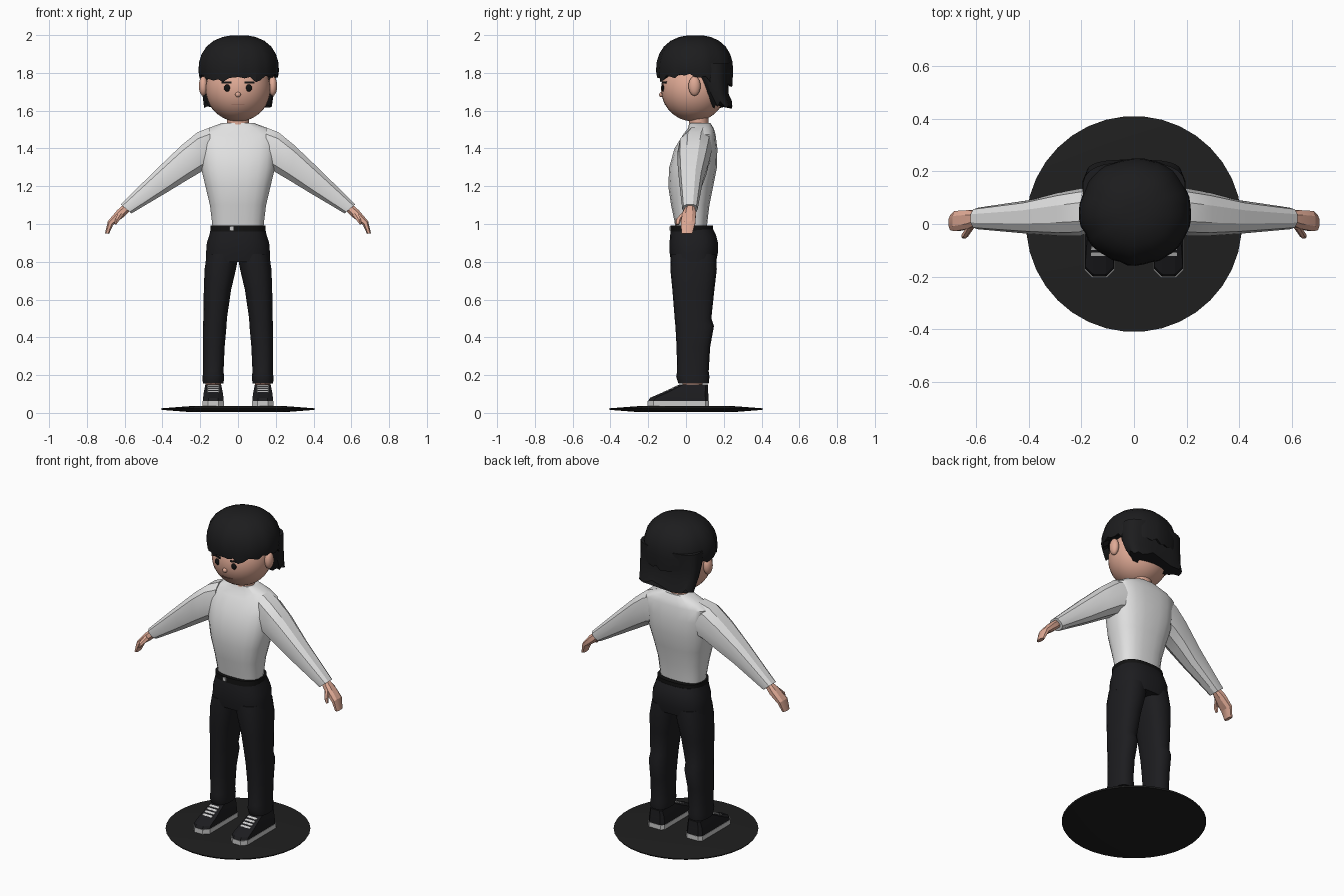
import bpy, bmesh, math, random
from mathutils import Vector

if "Cube" in bpy.data.objects:
    bpy.data.objects.remove(bpy.data.objects["Cube"])

random.seed(4)


def mat(name, r, g, b):
    m = bpy.data.materials.new(name)
    m.diffuse_color = (r, g, b, 1)
    m.use_nodes = True
    m.node_tree.nodes["Principled BSDF"].inputs["Base Color"].default_value = m.diffuse_color
    return m


HAIR = mat("hair_black", .012, .012, .013)
CLOTH = mat("trouser_black", .012, .012, .014)
BASE = mat("base_black", .014, .014, .014)
INK = mat("belt_and_eye_black", .006, .006, .006)
SHIRT = mat("shirt_white", .75, .75, .75)
SKIN = mat("skin", .74, .40, .30)
LIP = mat("lip", .45, .2, .15)
WHITE = mat("sole_white", .6, .6, .6)


def make(name, bm, material, angle=35):
    bmesh.ops.recalc_face_normals(bm, faces=bm.faces)
    me = bpy.data.meshes.new(name)
    bm.to_mesh(me)
    bm.free()
    me.materials.append(material)
    ob = bpy.data.objects.new(name, me)
    bpy.context.collection.objects.link(ob)
    if angle:
        bpy.ops.object.select_all(action='DESELECT')
        bpy.context.view_layer.objects.active = ob
        ob.select_set(True)
        bpy.ops.object.shade_smooth_by_angle(angle=math.radians(angle))
    return ob


def loft(name, rings, material, angle=35):
    """Skin a list of equal-length point rings and cap both ends."""
    bm = bmesh.new()
    vs = [[bm.verts.new(p) for p in r] for r in rings]
    n = len(vs[0])
    for a, b in zip(vs, vs[1:]):
        for i in range(n):
            j = (i + 1) % n
            bm.faces.new((a[i], a[j], b[j], b[i]))
    bm.faces.new(vs[0])
    bm.faces.new(vs[-1])
    return make(name, bm, material, angle)


def oval(c, u, v, n=16, e=2.5):
    """Superellipse ring about c with half axes u and v."""
    c, u, v = Vector(c), Vector(u), Vector(v)
    pts = []
    for i in range(n):
        a = 2 * math.pi * (i + .5) / n
        f = lambda t: math.copysign(abs(t) ** (2 / e), t)
        pts.append(c + u * f(math.cos(a)) + v * f(math.sin(a)))
    return pts


def flat(z, x0, x1, y0, y1, n=16, e=2.5):
    return oval(((x0 + x1) / 2, (y0 + y1) / 2, z), ((x1 - x0) / 2, 0, 0), (0, (y1 - y0) / 2, 0), n, e)


def limb(s, top, low, y0, y1, n=10):
    """Ring of a slanted limb from its upper and lower xz points."""
    t, l = Vector((s * top[0], 0, top[1])), Vector((s * low[0], 0, low[1]))
    return oval((t + l) / 2 + Vector((0, (y0 + y1) / 2, 0)), (t - l) / 2, (0, (y1 - y0) / 2, 0), n)


def ball(name, c, size, material, seg=24, rings=16):
    bm = bmesh.new()
    bmesh.ops.create_uvsphere(bm, u_segments=seg, v_segments=rings, radius=1)
    for v in bm.verts:
        v.co = Vector(c) + Vector([a * b for a, b in zip(v.co, size)])
    return make(name, bm, material, 60)


# Base disc, slightly domed on both sides
loft("base_disc", [flat(z, -r, r, -r, r, 36, 2) for z, r in
                   ((.004, .25), (.016, .405), (.024, .41), (.036, .25))], BASE, 20)

# Shirt body
loft("shirt_body", [flat(z, -h, h, y0, y1, 20, 2.7) for z, y0, y1, h in (
    (.97, -.055, .11, .135), (1.02, -.063, .115, .14), (1.1, -.08, .125, .15),
    (1.2, -.095, .145, .174), (1.3, -.09, .165, .198), (1.4, -.062, .167, .205),
    (1.475, -.015, .157, .212), (1.505, .008, .148, .165), (1.535, .018, .13, .085))], SHIRT)
loft("neck", [flat(z, -.06, .06, .015, .12, 16, 2) for z in (1.5, 1.6)], SKIN)

# Trousers: hips and belt
loft("trouser_hips", [flat(z, -h, h, y0, y1, 24, 2.6) for z, y0, y1, h in (
    (.8, -.08, .16, .172), (.85, -.088, .17, .17), (.9, -.088, .17, .166),
    (.94, -.085, .16, .153), (.97, -.08, .145, .146))], CLOTH)
loft("belt", [flat(z, -.147, .147, -.082, .143, 24, 2.6) for z in (.96, .992)], INK)
loft("belt_buckle", [flat(z, -.047, -.023, -.088, -.08, 4, 8) for z in (.966, .988)], WHITE, 0)

for s, side in ((-1, "left"), (1, "right")):
    # Sleeve with hard elbow line
    loft(side + "_sleeve", [limb(s, *r) for r in (
        ((.15, 1.515), (.14, 1.29), -.02, .14), ((.215, 1.49), (.19, 1.275), -.045, .135),
        ((.30, 1.42), (.275, 1.225), -.045, .12), ((.43, 1.295), (.375, 1.165), -.037, .09),
        ((.622, 1.105), (.563, 1.055), -.02, .062))], SHIRT, 30)
    # Hand and thumb
    loft(side + "_hand", [limb(s, *r, n=8) for r in (
        ((.605, 1.105), (.57, 1.07), .0, .045), ((.64, 1.075), (.605, 1.035), -.02, .055),
        ((.69, 1.015), (.66, .995), -.03, .052), ((.705, .95), (.682, .948), -.025, .035))], SKIN, 25)
    loft(side + "_thumb", [limb(s, *r, n=6) for r in (
        ((.63, 1.07), (.605, 1.045), -.02, .01), ((.65, 1.03), (.63, 1.015), -.055, -.025),
        ((.655, 1.0), (.645, .995), -.055, -.035))], SKIN, 25)
    # Trouser leg
    loft(side + "_trouser_leg", [flat(z, min(s * a, s * b), max(s * a, s * b), y0, y1, 18, 2.5)
                                 for z, a, b, y0, y1 in (
        (.155, .076, .187, -.04, .12), (.19, .073, .188, -.052, .124), (.22, .076, .185, -.047, .12),
        (.35, .07, .187, -.05, .128), (.46, .06, .186, -.056, .148), (.5, .058, .184, -.06, .134),
        (.65, .036, .182, -.072, .15), (.76, .01, .178, -.083, .163), (.84, -.005, .165, -.08, .16))], CLOTH)

    # Shoe: chamfered sole, sloped upper, ankle and laces
    def shoe_ring(z, w, y0, y1, c):
        return [(s * .131 + x, y, z) for x, y in (
            (-w, y0 + c), (-w + c, y0), (w - c, y0), (w, y0 + c),
            (w, y1 - c * .6), (w - c * .6, y1), (-w + c * .6, y1), (-w, y1 - c * .6))]

    loft(side + "_shoe_sole", [shoe_ring(z, .057, -.203, .122, .03) for z in (.034, .064)], WHITE, 0)
    loft(side + "_shoe_upper", [shoe_ring(*r) for r in (
        (.064, .055, -.2, .12, .03), (.08, .054, -.19, .12, .03), (.11, .05, -.12, .117, .026),
        (.15, .042, -.035, .117, .02))], CLOTH, 20)
    loft(side + "_ankle", [flat(z, s * .131 - .043, s * .131 + .043, -.02, .09, 12, 2)
                           for z in (.1, .2)], SKIN)
    for k in range(4):
        y = -.115 + k * .022
        z = .1135 + k * .0104
        x = s * .131
        loft(f"{side}_lace_{k + 1}", [[(x + e, y - .006, z - .003), (x + e, y + .006, z + .003),
                                       (x + e, y + .009, z - .006), (x + e, y - .003, z - .012)]
                                      for e in (-.033, .033)], WHITE, 0)

# Head
HC, HR = Vector((0, .04, 1.715)), .172
ball("head", HC, (HR, HR, HR), SKIN, 32, 24)


def face_y(x, z, lift=0):
    return HC.y - math.sqrt((HR + lift) ** 2 - x * x - (z - HC.z) ** 2)


def face_strip(name, x0, x1, z, h, material):
    """Thin plate that follows the curve of the face."""
    xs = [x0 + (x1 - x0) * i / 6 for i in range(7)]
    loft(name, [[(x, face_y(x, zz, l), zz) for zz, l in
                 ((z - h, -.002), (z - h, .003), (z + h, .003), (z + h, -.002))] for x in xs], material, 0)


for s, side in ((-1, "left"), (1, "right")):
    ball(side + "_eye", (s * .057, face_y(.057, 1.72), 1.72), (.017, .007, .019), INK, 16, 10)
    face_strip(side + "_eyebrow", s * .035, s * .088, 1.75, .005, INK)
    ball(side + "_ear", (s * .184, .045, 1.73), (.024, .032, .052), SKIN, 14, 10)
face_strip("mouth", -.035, .035, 1.632, .0018, LIP)
ball("nose", (0, face_y(0, 1.685), 1.685), (.015, .013, .014), SKIN, 12, 8)

# Hair cap with an uneven hem that drops into a fringe
N = 44
wobble = [random.uniform(-.02, .025) for _ in range(N)]
hem = []
for i in range(N):
    back = math.sin(2 * math.pi * i / N)
    side = 1 - abs(back)
    hem.append(1.765 + .025 * side - .03 * max(back, 0) + random.uniform(-.017, .014))


def hair_ring(phi, scale=1, at_hem=False, lift=0):
    pts = []
    for i in range(N):
        a = 2 * math.pi * i / N
        r = math.sin(phi) ** (2 / 2.4) * scale * (1 + wobble[i] * math.sin(phi))
        z = hem[i] + lift if at_hem else 1.805 + .195 * math.cos(phi) ** (2 / 2.4)
        pts.append((.006 + .213 * r * math.cos(a), .048 + .203 * r * math.sin(a), z))
    return pts


loft("hair_cap", [hair_ring(math.radians(d)) for d in (8, 20, 35, 50, 65, 78, 89)]
     + [hair_ring(math.pi / 2, .975, True), hair_ring(math.pi / 2, .82, True, .02)], HAIR, 25)

# Nape hair flaring out below the cap
nape = [flat(z, -h, h, y0, y1, 26, 2.8) for z, y0, y1, h in (
    (1.85, .03, .235, .195), (1.76, .07, .225, .196), (1.69, .1, .226, .19), (1.625, .14, .245, .18))]
for p in nape[-1]:
    p.z += random.uniform(-.015, .025)
loft("hair_nape", nape, HAIR, 25)
